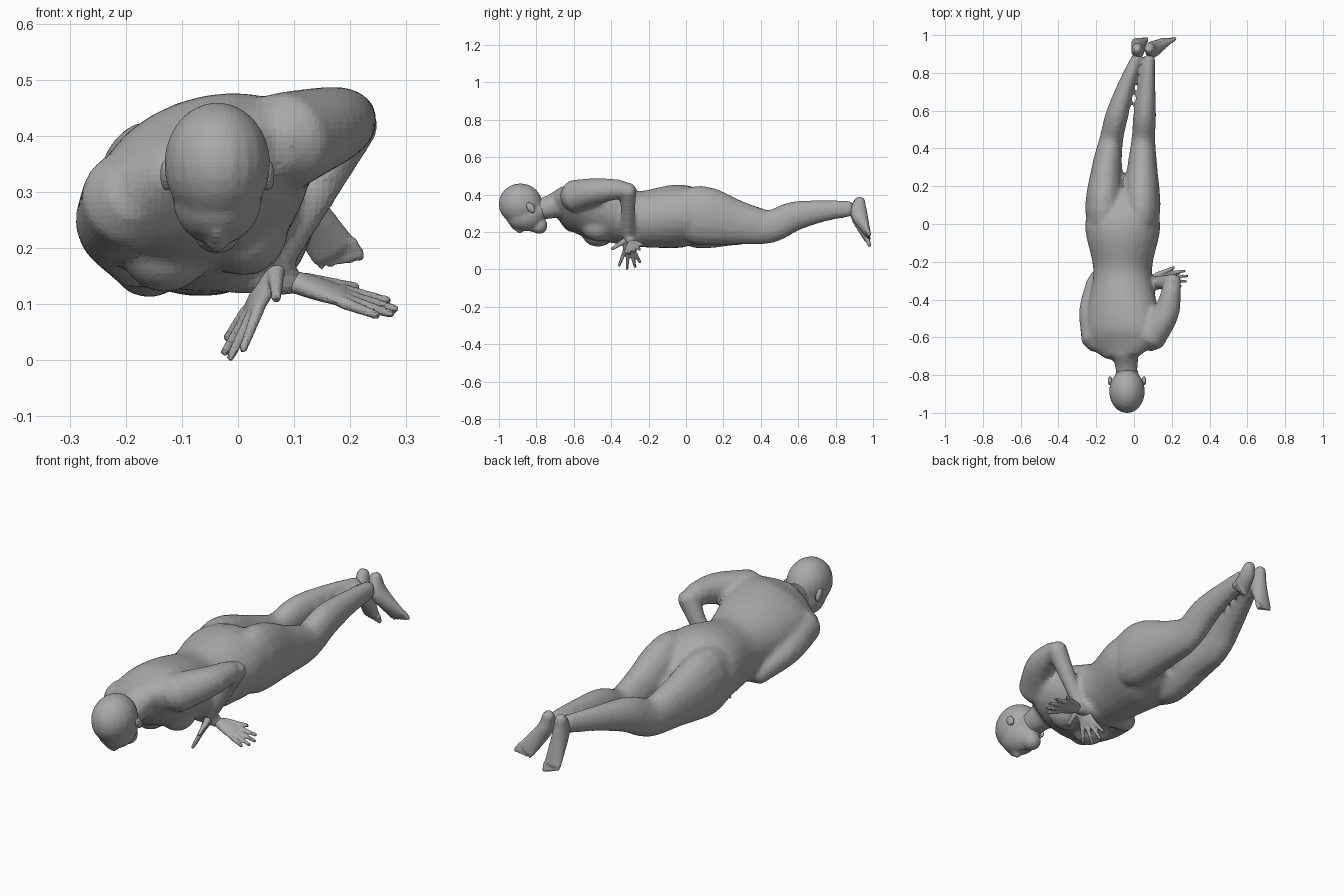
import bpy
import bmesh
from math import sin, cos, pi, radians
from mathutils import Vector, Matrix

if "Cube" in bpy.data.objects:
    bpy.data.objects.remove(bpy.data.objects["Cube"])

ACROSS, ALONG = Vector((1, 0, 0)), Vector((0, 1, 0))

skin = bpy.data.materials.new("plain grey")
skin.use_nodes = True
grey = (.4, .4, .4, 1)
skin.diffuse_color = grey
skin.node_tree.nodes["Principled BSDF"].inputs["Base Color"].default_value = grey


def smooth_path(rings, steps=4):
    """Pass a spline through rings of (x, y, z, half width, half depth)."""
    keys = [Vector(ring) for ring in rings]
    keys = [keys[0] * 2 - keys[1], *keys, keys[-1] * 2 - keys[-2]]
    path = []
    for before, start, end, after in zip(keys, keys[1:], keys[2:], keys[3:]):
        for step in range(steps):
            t = step / steps
            leave, arrive = (end - before) / 2, (after - start) / 2
            swing = start.lerp(end, t * t * (3 - 2 * t))
            path.append(swing + leave * t * (1 - t) ** 2 - arrive * t * t * (1 - t))
    return path + [keys[-2]]


def loft(bm, rings, side=ACROSS, sides=16, roll=lambda y: 0):
    """Skin a smoothed path of oval rings and round off both ends."""
    path = smooth_path(rings)
    spans = []
    for i, ring in enumerate(path):
        ahead, behind = path[min(i + 1, len(path) - 1)], path[max(i - 1, 0)]
        tangent = Vector((ahead - behind)[:3]).normalized()
        spans.append((Vector(ring[:3]), tangent, ring[3], ring[4]))

    def cap(span, sign):
        point, tangent, width, depth = span
        shift = tangent * sign * min(width, depth) * .6
        return point + shift, tangent, width * .6, depth * .6

    spans = [cap(spans[0], -1), *spans, cap(spans[-1], 1)]
    loops = []
    for point, tangent, width, depth in spans:
        u = Matrix.Rotation(-radians(roll(point.y)), 3, 'Y') @ side
        u = (u - tangent * u.dot(tangent)).normalized()
        v = tangent.cross(u)
        angles = [2 * pi * k / sides for k in range(sides)]
        loops.append([bm.verts.new(point + u * width * cos(a) + v * depth * sin(a))
                      for a in angles])
    for low, high in zip(loops, loops[1:]):
        for k in range(sides):
            j = (k + 1) % sides
            bm.faces.new((low[k], low[j], high[j], high[k]))
    bm.faces.new(loops[0][::-1])
    bm.faces.new(loops[-1])


def limb(bm, points, thick, thin, side=ALONG, sides=16):
    """Round limb through a few points, tapering evenly."""
    last = len(points) - 1
    rings = []
    for i, point in enumerate(points):
        radius = thick + (thin - thick) * i / last
        rings.append((*point, radius, radius))
    loft(bm, rings, side, sides)


def ball(bm, centre, radii, turn=0):
    """Ellipsoid, tipped about the x axis."""
    place = Matrix.Translation(centre) @ Matrix.Rotation(radians(turn), 4, 'X')
    bmesh.ops.create_uvsphere(bm, u_segments=20, v_segments=12, radius=1,
                              matrix=place @ Matrix.Diagonal((*radii, 1)))


def finish(bm, name, voxel, passes=3):
    """Fuse the overlapping shapes into one skin and relax it."""
    bmesh.ops.recalc_face_normals(bm, faces=bm.faces)
    mesh = bpy.data.meshes.new(name)
    bm.to_mesh(mesh)
    bm.free()
    mesh.materials.append(skin)
    part = bpy.data.objects.new(name, mesh)
    bpy.context.scene.collection.objects.link(part)
    fuse = part.modifiers.new("fuse", 'REMESH')
    fuse.mode = 'VOXEL'
    fuse.voxel_size = voxel
    relax = part.modifiers.new("relax", 'SMOOTH')
    relax.factor = .5
    relax.iterations = passes
    bpy.context.view_layer.objects.active = part
    for modifier in ("fuse", "relax"):
        bpy.ops.object.modifier_apply(modifier=modifier)


# Torso, rolled so the left shoulder is higher
body = bmesh.new()
trunk = [(-.66, .36, .16, .08), (-.58, .34, .2, .13), (-.45, .31, .19, .15),
         (-.25, .27, .155, .15), (-.03, .285, .2, .17), (.1, .27, .18, .13)]
loft(body, [(-.06, *ring) for ring in trunk], sides=24, roll=lambda y: 6 - 28 * y)
for x, z in ((-.13, .2), (.01, .23)):
    ball(body, (x, -.47, z), (.08, .09, .08))

# Neck
limb(body, [(-.04, -.83, .32), (-.04, -.74, .33), (-.05, -.66, .36)], .05, .075, ACROSS)

# Legs, sharing one profile and drawing together towards the ankles
profile = [(-.12, .29, .05, .09), (.07, .29, .1, .16), (.3, .245, .08, .115),
           (.45, .23, .063, .09), (.58, .285, .06, .08), (.75, .315, .043, .057),
           (.88, .325, .03, .045)]
for hip, ankle, drop in ((-.16, .015, .03), (.04, .083, 0)):
    for_leg = []
    for y, z, width, depth in profile:
        pull = max(y, 0) ** 2.2 / .75
        for_leg.append((hip + (ankle - hip) * pull, y, z - drop * max(0, .3 - y) * 3,
                        width, depth))
    loft(body, for_leg)

# Left arm with raised elbow, right arm folded under the chest
limb(body, [(.08, -.6, .39), (.17, -.47, .42), (.2, -.34, .43)], .09, .05, ACROSS)
limb(body, [(.21, -.31, .43), (.07, -.31, .17)], .048, .027)
limb(body, [(-.19, -.61, .29), (-.22, -.45, .24), (-.2, -.3, .19)], .09, .05, ACROSS)
limb(body, [(-.2, -.29, .18), (.1, -.29, .14)], .05, .027)
finish(body, "body", .012, 9)

# Head with the face turned down
middle = -.037
head = bmesh.new()
ball(head, (middle, -.885, .35), (.095, .117, .11))
ball(head, (middle, -.86, .29), (.08, .105, .085))
ball(head, (middle, -.785, .235), (.045, .045, .045))
ball(head, (middle, -.82, .215), (.03, .02, .015))
limb(head, [(middle, -.93, .23), (middle, -.885, .21)], .01, .02, ACROSS)
limb(head, [(middle, -.84, .3), (middle, -.78, .32)], .06, .06, ACROSS)
finish(head, "head", .0085, 4)

# Ears
for label, way in (("right", -1), ("left", 1)):
    ear = bmesh.new()
    ball(ear, (middle + way * .09, -.83, .33), (.012, .02, .033), 35)
    finish(ear, label + "_ear", .005)


def hand(name, wrist, reach, side, spread):
    """Flat palm with four fanned fingers and a thumb."""
    bm = bmesh.new()
    wrist, reach, side = Vector(wrist), Vector(reach).normalized(), Vector(side).normalized()
    knuckles = wrist + reach * .09
    palm = [(wrist, .025, .02), (wrist.lerp(knuckles, .5), .035, .018), (knuckles, .04, .013)]
    loft(bm, [(*point, width, depth) for point, width, depth in palm], side)
    for finger in range(4):
        fan = 1.5 - finger
        root = knuckles + side * fan * .02
        length = .1 - .01 * (finger - 1.2) ** 2
        tip = root + (reach + side * fan * spread).normalized() * length
        limb(bm, [root, tip], .012, .008, side, 8)
    root = wrist + reach * .02 + side * .02
    tip = wrist + side * (.04 + spread * .2) + reach * (.14 - spread * .2)
    limb(bm, [root, tip], .016, .009, side, 8)
    finish(bm, name, .005)


hand("right_hand", (.1, -.29, .14), (1, 0, -.3), (0, 1, .4), .12)
hand("left_hand", (.07, -.31, .17), (-.5, .1, -.9), (.4, -1, .1), .3)


def foot(name, heel, arch, pad, side):
    """Heel, arch and pad, with five toes shrinking outwards."""
    bm = bmesh.new()
    heel, arch, pad, side = (Vector(v) for v in (heel, arch, pad, side))
    side.normalize()
    shape = [(heel, .026, .028), (arch, .035, .045), (pad, .043, .018)]
    loft(bm, [(*point, width, depth) for point, width, depth in shape], side)
    step = (pad - arch).normalized() * .035
    for toe in range(5):
        root = pad + side * (2 - toe) * .017
        size = .013 - .0015 * toe
        limb(bm, [root, root + step * (1 - .12 * toe)], size, size * .8, side, 8)
    finish(bm, name, .006)


foot("right_foot", (.015, .93, .37), (.02, .92, .3), (.03, .97, .16), ACROSS)
foot("left_foot", (.08, .93, .37), (.1, .925, .3), (.17, .97, .195), (.9, 0, .5))
